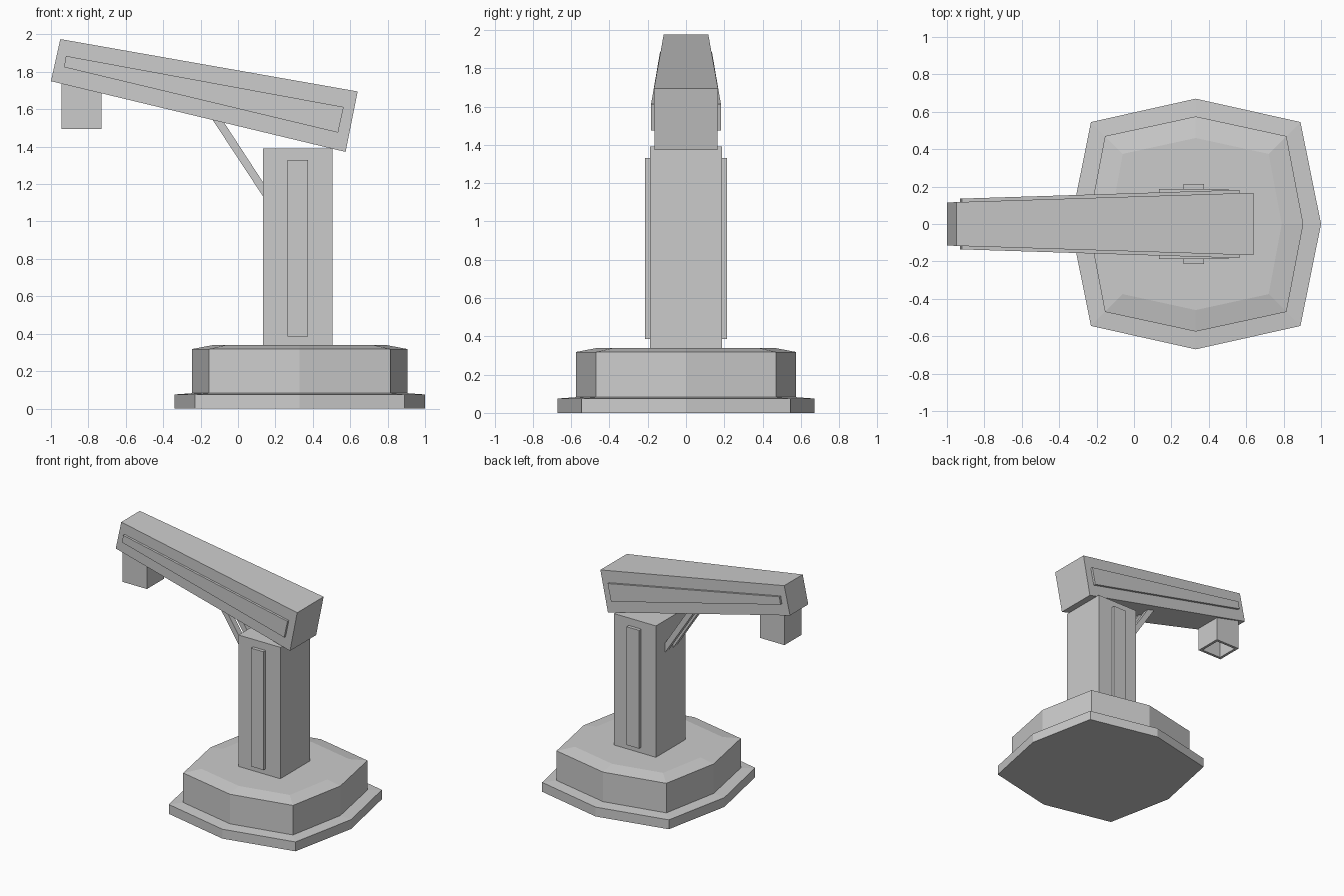
import bpy, bmesh

if "Cube" in bpy.data.objects:
    bpy.data.objects.remove(bpy.data.objects["Cube"])


def make(name, verts, faces):
    mesh = bpy.data.meshes.new(name)
    bm = bmesh.new()
    vs = [bm.verts.new(v) for v in verts]
    for f in faces:
        bm.faces.new([vs[i] for i in f])
    bmesh.ops.recalc_face_normals(bm, faces=bm.faces)
    bm.to_mesh(mesh)
    bm.free()
    ob = bpy.data.objects.new(name, mesh)
    bpy.context.collection.objects.link(ob)
    return ob


def loft(name, rings):
    """Skin a stack of equal-length rings and cap both ends."""
    n = len(rings[0])
    faces = [list(range(n)), [(len(rings) - 1) * n + i for i in range(n)]]
    for r in range(len(rings) - 1):
        for i in range(n):
            j = (i + 1) % n
            faces.append([r * n + i, r * n + j, (r + 1) * n + j, (r + 1) * n + i])
    return make(name, [v for ring in rings for v in ring], faces)


def slab(name, profile, y0, y1):
    """Extrude an xz profile between two y values, each a function of x."""
    return loft(name, [[(x, y(x), z) for x, z in profile] for y in (y0, y1)])


def rect(x0, x1, z0, z1):
    return [(x0, z0), (x1, z0), (x1, z1), (x0, z1)]


def octagon(r, cx, cy, z):
    pts = [(r, 0), (cx, cy), (0, r), (-cx, cy), (-r, 0), (-cx, -cy), (0, -r), (cx, -cy)]
    return [(0.33 + x, y, z) for x, y in pts]


# Stepped eight-sided base
loft("base", [octagon(0.67, 0.56, 0.545, 0), octagon(0.67, 0.56, 0.545, 0.075),
              octagon(0.575, 0.485, 0.47, 0.082), octagon(0.575, 0.485, 0.47, 0.318),
              octagon(0.46, 0.39, 0.375, 0.34)])

# Upright column
slab("column", rect(0.135, 0.505, 0.335, 1.39), lambda x: -0.187, lambda x: 0.187)


# Tapered, tilted arm
def arm_half(x):
    return 0.116 + 0.0315 * (x + 0.975)


slab("arm", [(-1.0, 1.75), (0.575, 1.372), (0.64, 1.695), (-0.95, 1.975)],
     lambda x: -arm_half(x), arm_half)

# Mirrored trim panels and struts
arm_panel = [(-0.93, 1.825), (0.535, 1.475), (0.565, 1.612), (-0.92, 1.885)]
strut = [(0.14, 1.125), (0.14, 1.2), (-0.085, 1.545), (-0.14, 1.55)]
for side, s in (("front", -1), ("back", 1)):
    slab(side + "_column_strip", rect(0.265, 0.375, 0.385, 1.33),
         lambda x: s * 0.18, lambda x: s * 0.214)
    slab(side + "_arm_panel", arm_panel,
         lambda x: s * (arm_half(x) - 0.005), lambda x: s * (arm_half(x) + 0.018))
    slab(side + "_strut", strut, lambda x: s * 0.03, lambda x: s * 0.075)

# Lamp head with an open recess underneath
lamp = slab("lamp_head", rect(-0.945, -0.73, 1.495, 1.75), lambda x: -0.107, lambda x: 0.107)
bm = bmesh.new()
bm.from_mesh(lamp.data)
bottom = min(bm.faces, key=lambda f: f.calc_center_median().z)
bmesh.ops.inset_individual(bm, faces=[bottom], thickness=0.03)
bmesh.ops.inset_individual(bm, faces=[bottom], thickness=0.0005, depth=-0.17)
bm.to_mesh(lamp.data)
bm.free()
